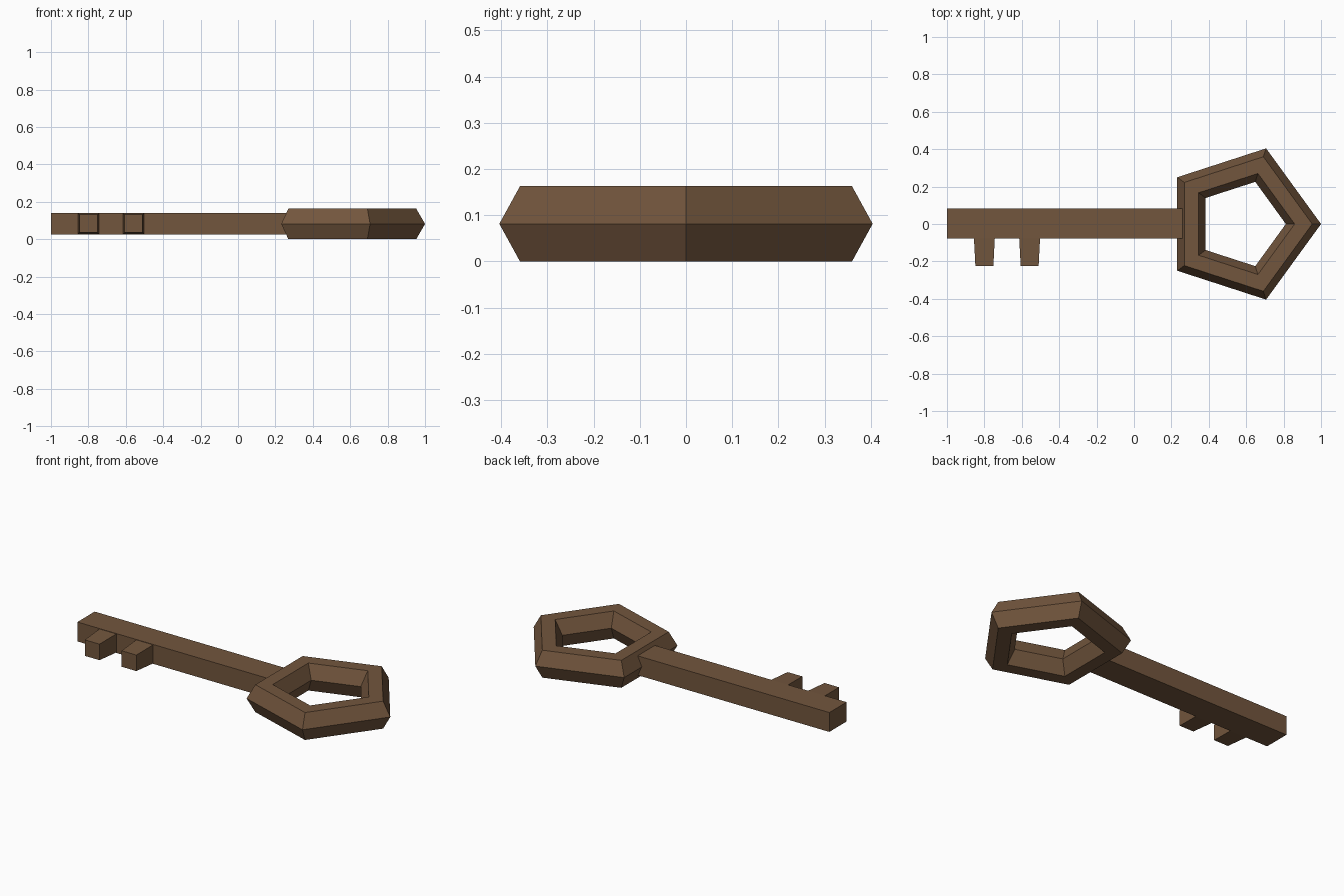
import bpy, bmesh, math

if "Cube" in bpy.data.objects:
    bpy.data.objects.remove(bpy.data.objects["Cube"])

brown = bpy.data.materials.new("brown")
brown.diffuse_color = (0.17, 0.093, 0.047, 1)
brown.use_nodes = True
brown.node_tree.nodes["Principled BSDF"].inputs["Base Color"].default_value = brown.diffuse_color


def finish(name, bm):
    bmesh.ops.recalc_face_normals(bm, faces=bm.faces)
    me = bpy.data.meshes.new(name)
    bm.to_mesh(me)
    bm.free()
    me.materials.append(brown)
    ob = bpy.data.objects.new(name, me)
    bpy.context.collection.objects.link(ob)
    return ob


def loft(name, loops):
    """Closed solid through two four-sided loops."""
    bm = bmesh.new()
    a, b = [[bm.verts.new(p) for p in loop] for loop in loops]
    for i in range(4):
        j = (i + 1) % 4
        bm.faces.new((a[i], a[j], b[j], b[i]))
    bm.faces.new(a)
    bm.faces.new(b)
    return finish(name, bm)


def rect_y(x0, x1, z0, z1, y):
    return [(x0, y, z0), (x1, y, z0), (x1, y, z1), (x0, y, z1)]


# Handle: five-sided ring with a hexagonal section
R, r = 0.331, 0.094
mid_z = r * math.sin(math.pi / 3)
bm = bmesh.new()
rings = []
for i in range(5):
    a = math.tau * i / 5
    ring = []
    for k in range(6):
        b = math.tau * k / 6
        d = R + r * math.cos(b)
        ring.append(bm.verts.new((0.575 + d * math.cos(a), d * math.sin(a),
                                  mid_z + r * math.sin(b))))
    rings.append(ring)
for i in range(5):
    p, q = rings[i], rings[(i + 1) % 5]
    for k in range(6):
        n = (k + 1) % 6
        bm.faces.new((p[k], q[k], q[n], p[n]))
finish("handle_ring", bm)

# Shaft, its end buried in the handle
loft("shaft", [rect_y(-1, 0.29, 0.025, 0.14, -0.078),
               rect_y(-1, 0.29, 0.025, 0.14, 0.084)])

# Two tapered teeth
for n, x in enumerate((-0.80, -0.558)):
    loft(f"tooth_{n + 1}", [rect_y(x - 0.056, x + 0.056, 0.027, 0.138, -0.07),
                            rect_y(x - 0.048, x + 0.048, 0.036, 0.131, -0.225)])
